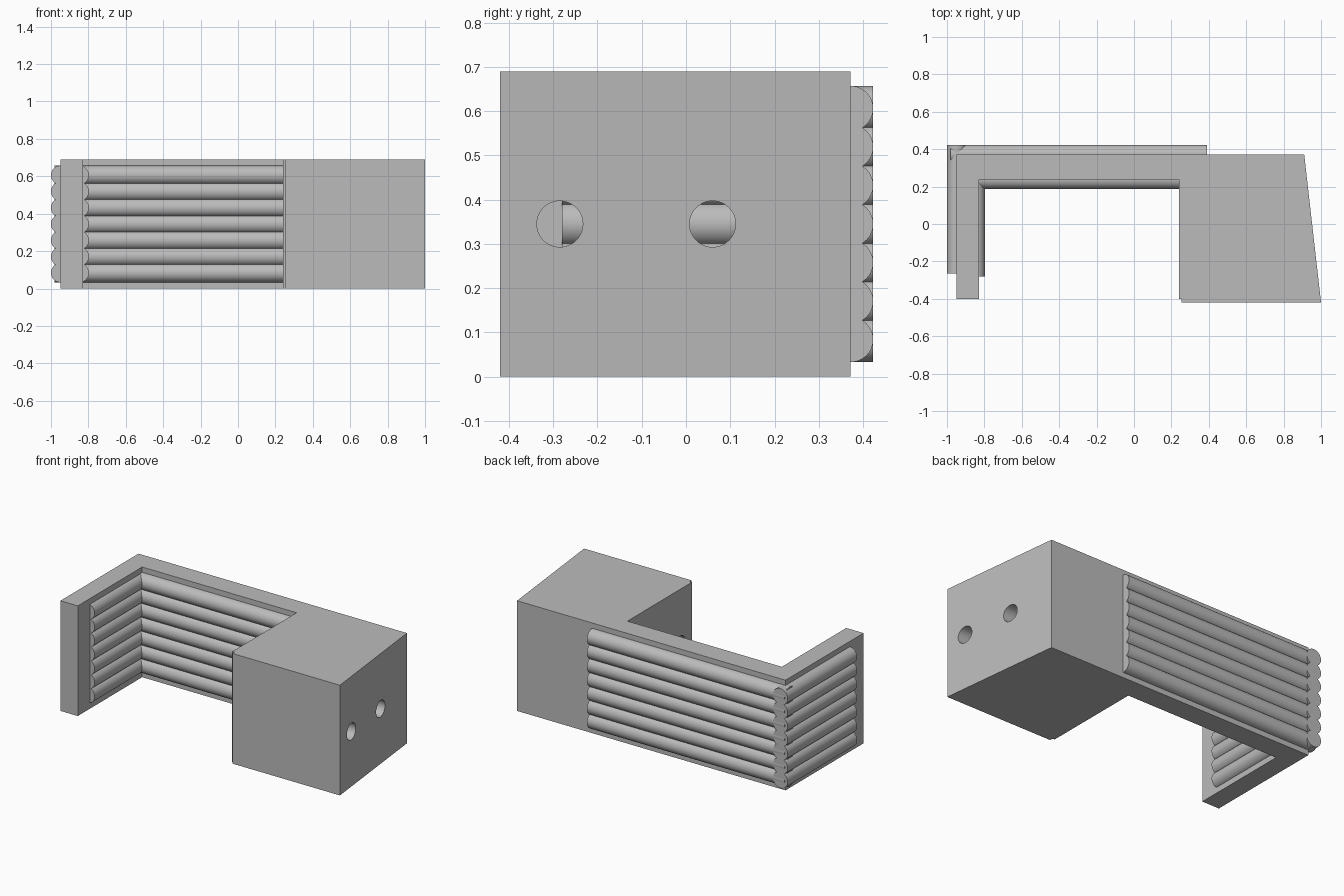
import bpy
import bmesh
from math import pi
from mathutils import Matrix, Vector

default = bpy.data.objects.get("Cube")
if default:
    bpy.data.objects.remove(default, do_unlink=True)

grey = bpy.data.materials.new("light_grey")
grey.use_nodes = True
COLOUR = (0.5, 0.5, 0.5, 1)
grey.diffuse_color = COLOUR
grey.node_tree.nodes["Principled BSDF"].inputs["Base Color"].default_value = COLOUR

HEIGHT = 0.69
MID = HEIGHT / 2
PITCH = 0.087
RADIUS = 0.051
LOGS = 7


def finish(bm, name):
    bmesh.ops.recalc_face_normals(bm, faces=bm.faces)
    mesh = bpy.data.meshes.new(name)
    bm.to_mesh(mesh)
    bm.free()
    mesh.materials.append(grey)
    obj = bpy.data.objects.new(name, mesh)
    bpy.context.collection.objects.link(obj)
    return obj


def activate(obj):
    bpy.ops.object.select_all(action='DESELECT')
    obj.select_set(True)
    bpy.context.view_layer.objects.active = obj


def add_rod(bm, start, end, radius):
    start, end = Vector(start), Vector(end)
    axis = end - start
    turn = axis.to_track_quat('Z', 'Y').to_matrix().to_4x4()
    bmesh.ops.create_cone(bm, cap_ends=True, segments=48, radius1=radius, radius2=radius,
                          depth=axis.length, matrix=Matrix.Translation((start + end) / 2) @ turn)


def log_wall(name, start, end):
    """Stack of overlapping round logs running between two plan points."""
    bm = bmesh.new()
    for i in range(LOGS):
        z = MID + (i - (LOGS - 1) / 2) * PITCH
        add_rod(bm, (*start, z), (*end, z), RADIUS)
    obj = finish(bm, name)
    activate(obj)
    bpy.ops.object.shade_smooth_by_angle(angle=pi / 6)


# Body: arm, back wall and solid block as one extruded plan
plan = [(-0.95, 0.372), (-0.95, -0.40), (-0.83, -0.40), (-0.83, 0.237), (0.24, 0.237),
        (0.24, -0.40), (0.255, -0.40), (0.255, -0.42), (1.0, -0.42), (0.91, 0.372)]
bm = bmesh.new()
base = bm.faces.new([bm.verts.new((x, y, 0)) for x, y in plan])
top = bmesh.ops.extrude_face_region(bm, geom=[base])
bmesh.ops.translate(bm, vec=(0, 0, HEIGHT),
                    verts=[v for v in top["geom"] if isinstance(v, bmesh.types.BMVert)])
body = finish(bm, "body")

# Two round holes running sideways through the block
bm = bmesh.new()
for y in (-0.285, 0.06):
    add_rod(bm, (0.1, y, MID), (1.2, y, MID), 0.052)
cutter = finish(bm, "hole_cutter")
cutter.hide_render = True
cut = body.modifiers.new("holes", 'BOOLEAN')
cut.operation = 'DIFFERENCE'
cut.solver = 'EXACT'
cut.object = cutter
activate(body)
bpy.ops.object.modifier_apply(modifier=cut.name)
bpy.data.objects.remove(cutter, do_unlink=True)
bpy.ops.object.shade_smooth_by_angle(angle=pi / 6)

# Log cladding inside and outside the walls
log_wall("outer_back_logs", (-0.98, 0.372), (0.39, 0.372))
log_wall("outer_side_logs", (-0.949, -0.265), (-0.949, 0.422))
log_wall("inner_back_logs", (-0.85, 0.238), (0.245, 0.238))
log_wall("inner_side_logs", (-0.848, -0.28), (-0.848, 0.25))
